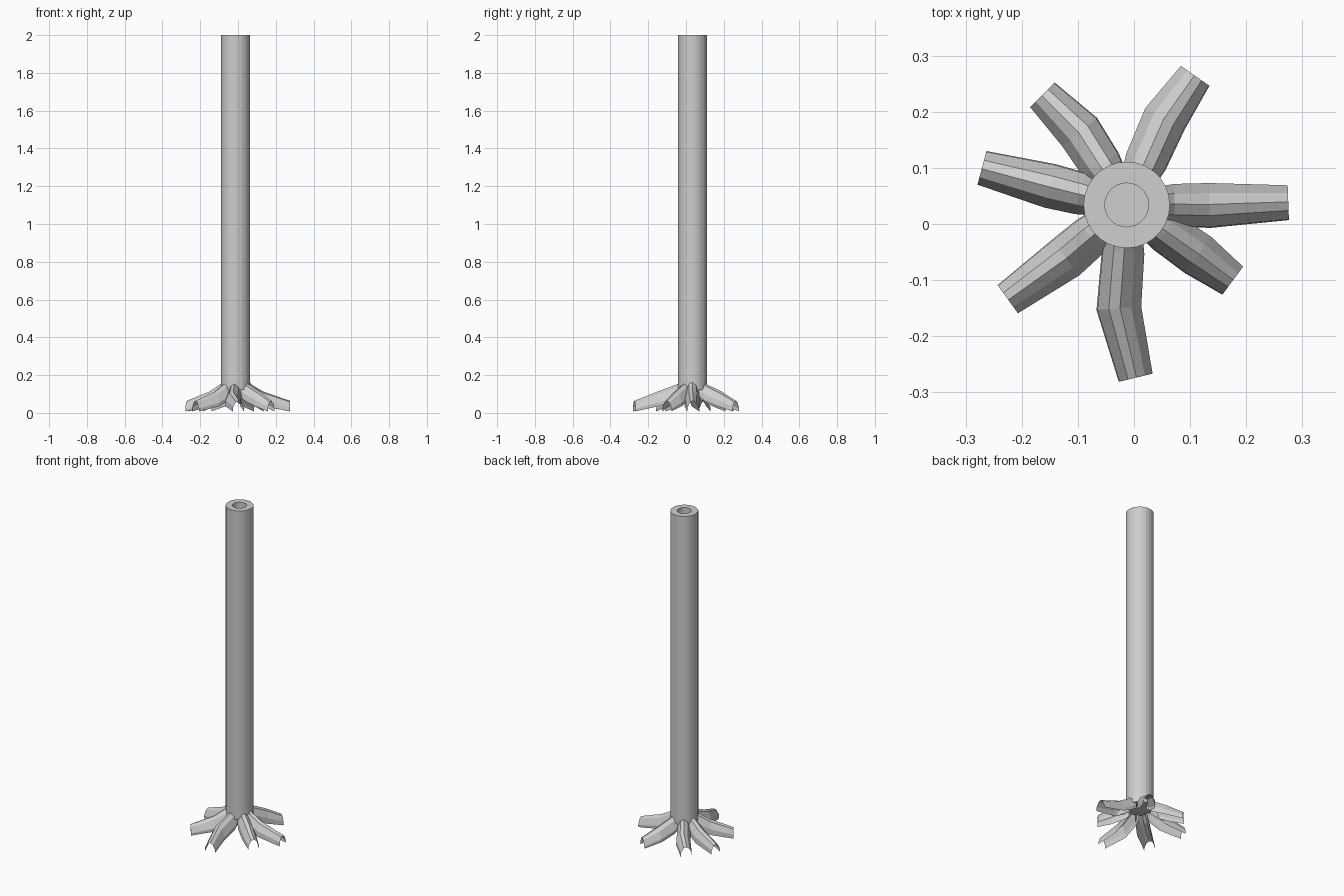
import bpy
import bmesh
import math
from mathutils import Vector

if "Cube" in bpy.data.objects:
    bpy.data.objects.remove(bpy.data.objects["Cube"], do_unlink=True)

grey = bpy.data.materials.new("plain grey")
grey.use_nodes = True
grey.diffuse_color = (0.62, 0.62, 0.62, 1)
grey.node_tree.nodes["Principled BSDF"].inputs["Base Color"].default_value = (0.62, 0.62, 0.62, 1)

CENTRE = Vector((-0.013, 0.034))
BASE, TOP = 0.12, 2.0


def finish(name, bm):
    mesh = bpy.data.meshes.new(name)
    bm.to_mesh(mesh)
    bm.free()
    mesh.materials.append(grey)
    obj = bpy.data.objects.new(name, mesh)
    bpy.context.collection.objects.link(obj)
    return obj


def bridge(bm, a, b, closed):
    n = len(a)
    for i in range(n if closed else n - 1):
        j = (i + 1) % n
        bm.faces.new((a[i], a[j], b[j], b[i]))


# Hollow trunk: outer wall, top rim, inner wall and closed floor
def make_trunk(sides=28, outer=0.077, inner=0.039):
    bm = bmesh.new()
    rings = []
    for radius, z in ((outer, BASE), (outer, TOP), (inner, TOP), (inner, BASE + 0.02)):
        ring = []
        for i in range(sides):
            a = math.tau * i / sides
            ring.append(bm.verts.new((CENTRE.x + radius * math.cos(a),
                                      CENTRE.y + radius * math.sin(a), z)))
        rings.append(ring)
    for a, b in zip(rings, rings[1:]):
        bridge(bm, a, b, True)
    bm.faces.new(rings[0][::-1])
    bm.faces.new(rings[-1])
    finish("trunk", bm)


# Faceted arch section, open underneath: (across, up) as shares of the size
ARCH = [(-1, 0), (-0.95, 0.42), (-0.45, 0.9), (0.05, 1), (0.55, 0.8), (1, 0.25), (0.97, 0)]


# Root: arch swept from the trunk wall over a knee down to an open tip
def make_root(name, knee, tip, crown=0.165):
    knee, tip = Vector(knee), Vector(tip)
    out = (knee - CENTRE).normalized()
    end = (tip - knee).normalized()
    # station: plan position, direction, half width, bottom, top
    stations = [
        (CENTRE + out * 0.05, out, 0.032, 0.09, crown),
        (CENTRE + out * 0.085, out, 0.038, 0.065, 0.15),
        (knee, (out + end).normalized(), 0.04, 0.035, 0.113),
        (tip, end, 0.031, 0.008, 0.064),
    ]
    bm = bmesh.new()
    rows = []
    for pos, d, half, low, high in stations:
        row = []
        for across, up in ARCH:
            p = pos + Vector((-d.y, d.x)) * across * half
            row.append(bm.verts.new((p.x, p.y, low + up * (high - low))))
        rows.append(row)
    for a, b in zip(rows, rows[1:]):
        bridge(bm, b, a, False)
    bmesh.ops.recalc_face_normals(bm, faces=bm.faces)
    if sum(f.normal.z for f in bm.faces) < 0:
        bmesh.ops.reverse_faces(bm, faces=bm.faces)
    finish(name, bm)


make_trunk()
make_root("left_root", (0.135, 0.033), (0.275, 0.038), 0.2)
make_root("back_left_root", (0.055, 0.187), (0.109, 0.264))
make_root("back_right_root", (-0.097, 0.164), (-0.163, 0.23))
make_root("right_root", (-0.15, 0.068), (-0.271, 0.1))
make_root("front_right_root", (-0.122, -0.06), (-0.225, -0.134))
make_root("front_root", (-0.027, -0.15), (0.003, -0.274))
make_root("front_left_root", (0.114, -0.055), (0.176, -0.101))
